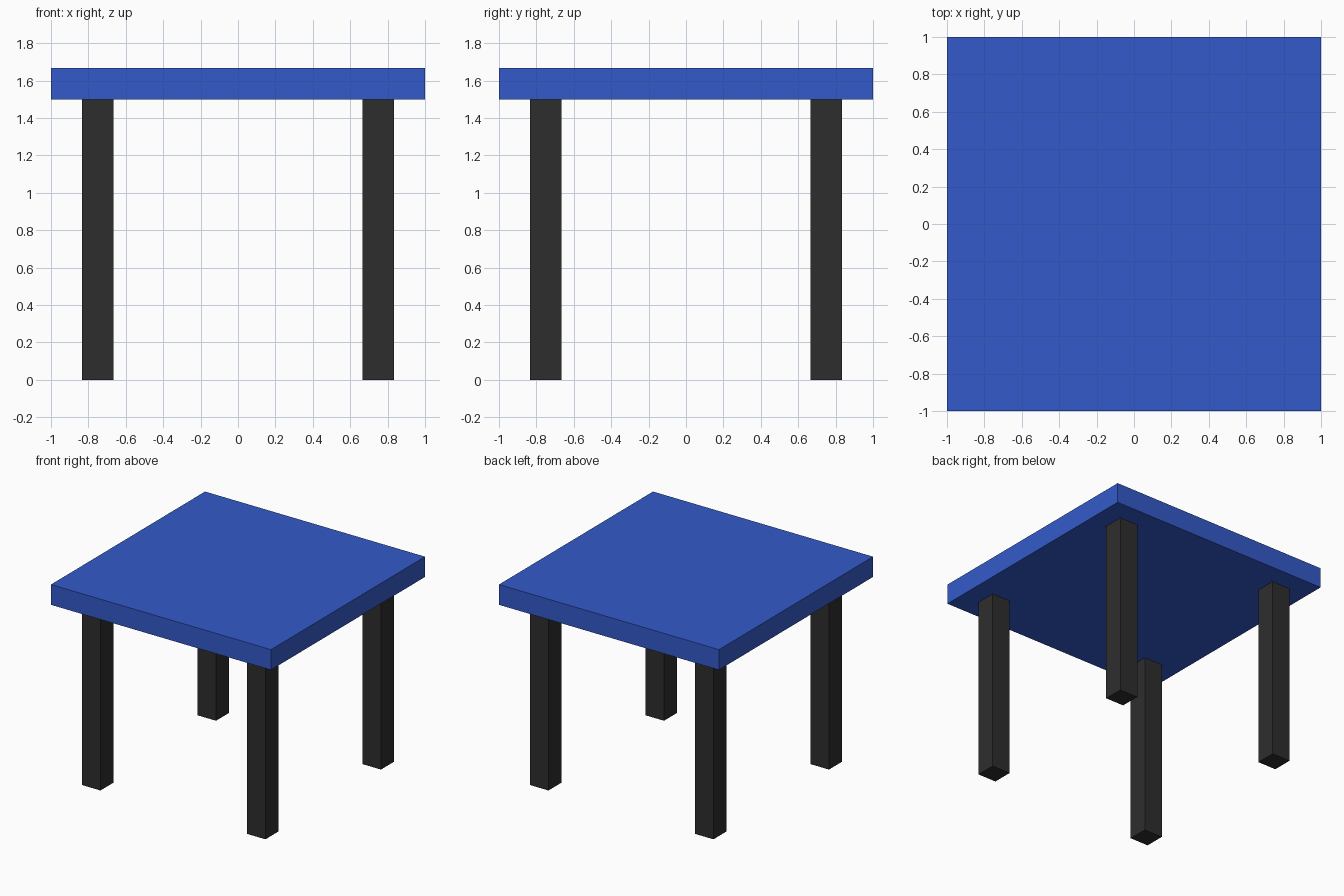
import bpy

if "Cube" in bpy.data.objects:
    bpy.data.objects.remove(bpy.data.objects["Cube"])


def make_material(name, rgb):
    mat = bpy.data.materials.new(name)
    mat.diffuse_color = (*rgb, 1.0)
    mat.use_nodes = True
    mat.node_tree.nodes["Principled BSDF"].inputs["Base Color"].default_value = mat.diffuse_color
    return mat


def add_box(name, center, size, mat):
    bpy.ops.mesh.primitive_cube_add(size=1, location=center)
    obj = bpy.context.object
    obj.name = name
    obj.scale = size
    bpy.ops.object.transform_apply(location=False, rotation=False, scale=True)
    obj.data.materials.append(mat)
    return obj


blue = make_material("blue paint", (0.034, 0.102, 0.591))
black = make_material("dark grey", (0.027, 0.027, 0.027))

LEG_HEIGHT = 1.5
THICK = 1 / 6      # slab thickness and leg width
LEG_OFFSET = 0.75  # leg centre from the middle

# Square slab
add_box("table_top", (0, 0, LEG_HEIGHT + THICK / 2), (2, 2, THICK), blue)

# Four square legs, set in from the corners
for y_name, sy in (("front", -1), ("back", 1)):
    for x_name, sx in (("left", -1), ("right", 1)):
        add_box(f"{y_name}_{x_name}_leg",
                (sx * LEG_OFFSET, sy * LEG_OFFSET, LEG_HEIGHT / 2),
                (THICK, THICK, LEG_HEIGHT), black)
